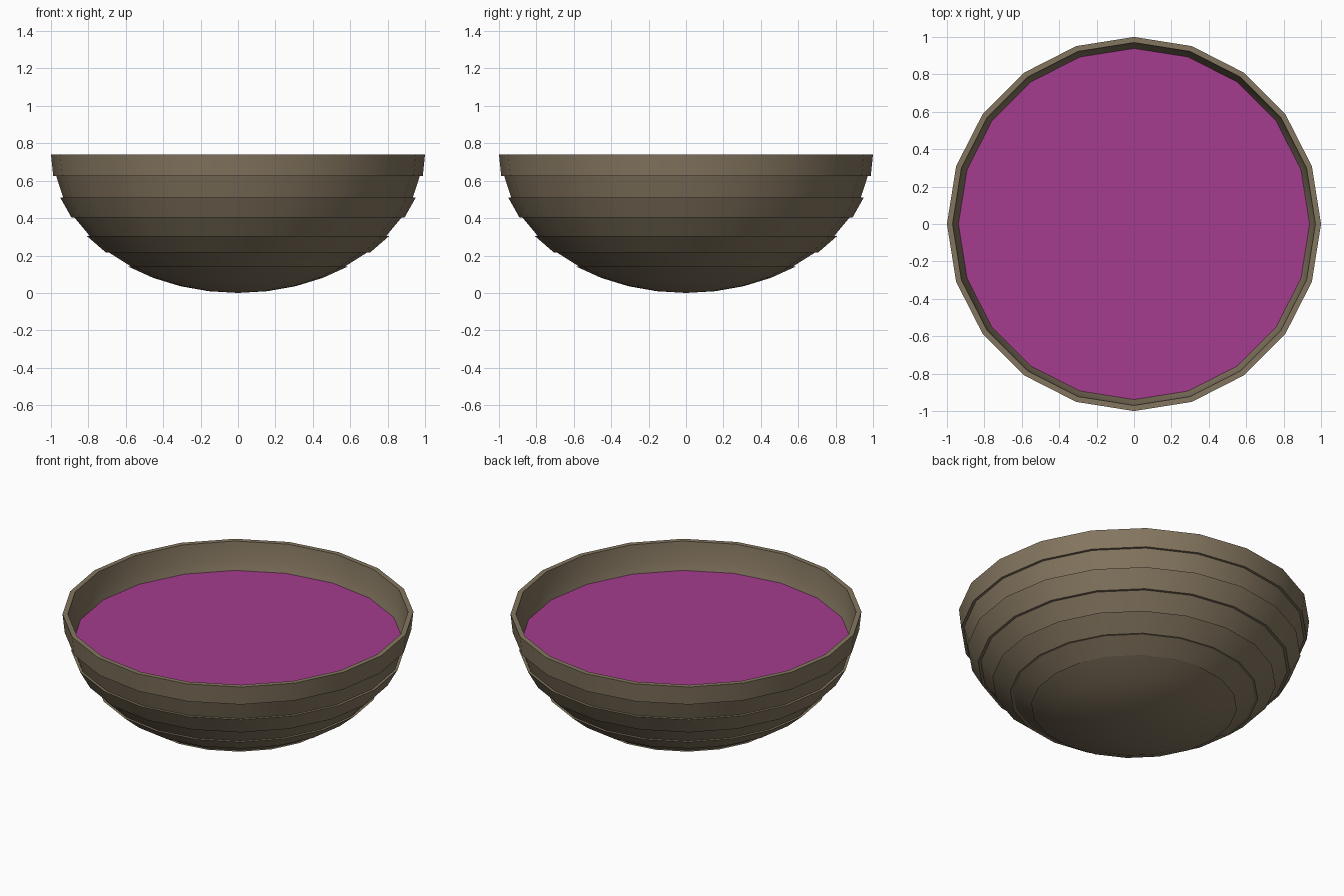
import bpy, bmesh
from math import sin, cos, pi, radians, sqrt

if "Cube" in bpy.data.objects:
    bpy.data.objects.remove(bpy.data.objects["Cube"])

SIDES, HEIGHT = 20, 0.74
WALL, GROOVE = 0.03, 0.016


def material(name, color):
    m = bpy.data.materials.new(name)
    m.diffuse_color = (*color, 1)
    m.use_nodes = True
    m.node_tree.nodes["Principled BSDF"].inputs["Base Color"].default_value = m.diffuse_color
    return m


def lathe(name, profile, mat, angle=30):
    """Spin (radius, z) points about z; radius 0 becomes a single pole."""
    bm = bmesh.new()
    rings = []
    for r, z in profile:
        n = SIDES if r > 0 else 1
        rings.append([bm.verts.new((r * cos(2 * pi * i / SIDES), r * sin(2 * pi * i / SIDES), z))
                      for i in range(n)])
    for a, b in zip(rings, rings[1:]):
        for i in range(SIDES):
            j = (i + 1) % SIDES
            quad = [a[i % len(a)], a[j % len(a)], b[j % len(b)], b[i % len(b)]]
            bm.faces.new(list(dict.fromkeys(quad)))
    bmesh.ops.recalc_face_normals(bm, faces=bm.faces)
    mesh = bpy.data.meshes.new(name)
    bm.to_mesh(mesh)
    bm.free()
    ob = bpy.data.objects.new(name, mesh)
    bpy.context.collection.objects.link(ob)
    mesh.materials.append(mat)
    bpy.ops.object.select_all(action='DESELECT')
    ob.select_set(True)
    bpy.context.view_layer.objects.active = ob
    bpy.ops.object.shade_smooth_by_angle(angle=radians(angle))
    return ob


def arc(step, inset=0.0):
    """Point on the half-ellipsoid, 9 degrees per step up from the bottom."""
    t = radians(9 * step)
    return ((1 - inset) * sin(t), HEIGHT - (HEIGHT - inset) * cos(t))


# Outer wall: smooth base, then alternating recessed and proud bands
outer = [(0, 0)] + [arc(k) for k in range(1, 5)]
for k in (4, 6, 8):
    for s in (k, k + 1):
        r, z = arc(s)
        outer.append((r - GROOVE, z))
    outer += [arc(k + 1), arc(k + 2)]

# Inner wall runs back down from the rim
inner = [arc(k, WALL) for k in range(10, 0, -1)] + [(0, WALL)]
lathe("bowl", outer + inner, material("clay", (0.23, 0.18, 0.115)))

# Liquid surface, meeting the inner wall
level = 0.57
depth = (HEIGHT - level) / (HEIGHT - WALL)
radius = (1 - WALL) * sqrt(1 - depth ** 2) - 0.003
lathe("liquid", [(radius, level), (0, level)], material("purple_liquid", (0.37, 0.045, 0.27)))
bm = bmesh.new()
me = bpy.data.objects["liquid"].data
bm.from_mesh(me)
if bm.faces[:][0].normal.z < 0:
    bmesh.ops.reverse_faces(bm, faces=bm.faces)
bm.to_mesh(me)
bm.free()
